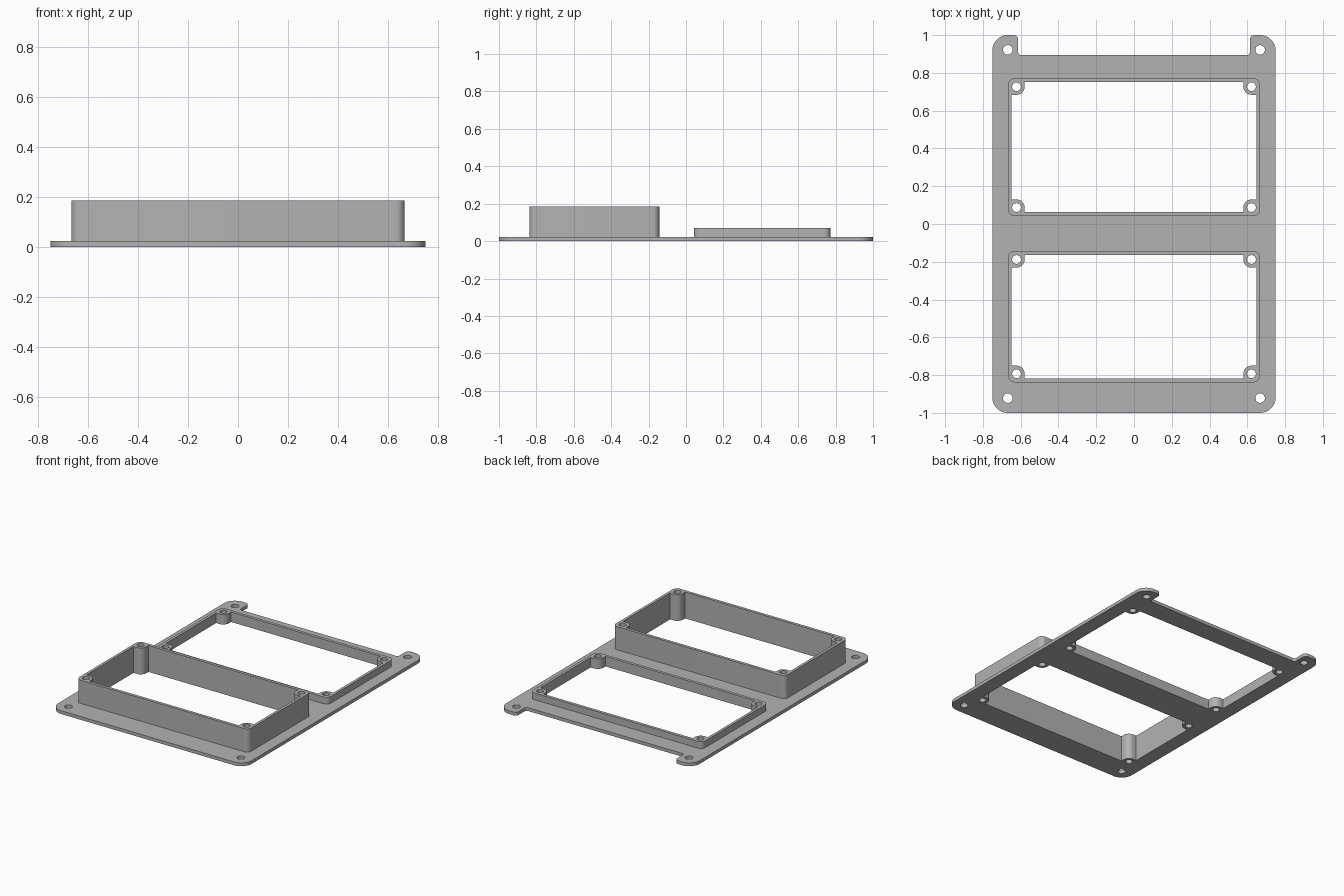
import bpy
import bmesh
from math import cos, sin, pi

cube = bpy.data.objects.get("Cube")
if cube:
    bpy.data.objects.remove(cube, do_unlink=True)

PLATE = 0.023        # plate thickness
HALF_W = 0.667       # half width of the raised frames
SCREW_R = 0.023
BOSS_R = 0.043
INSET = 0.045        # screw centre to frame edge

grey = bpy.data.materials.new("matte grey")
grey.use_nodes = True
colour = (0.45, 0.45, 0.45, 1)
grey.diffuse_color = colour
grey.node_tree.nodes["Principled BSDF"].inputs["Base Color"].default_value = colour


def arc(cx, cy, r, start, end, n=10):
    """Points on an arc, angles in quarter turns."""
    angles = [(start + (end - start) * i / n) * pi / 2 for i in range(n + 1)]
    return [(cx + r * cos(a), cy + r * sin(a)) for a in angles]


def circle(cx, cy, r):
    return arc(cx, cy, r, 0, 4, 32)[:-1]


def mirrored(half):
    """Close a right-hand half outline by mirroring it across x = 0."""
    return half + [(-x, y) for x, y in reversed(half)]


def rounded_frame(y0, y1, r):
    return mirrored(arc(HALF_W - r, y0 + r, r, -1, 0) + arc(HALF_W - r, y1 - r, r, 0, 1))


def window(y0, y1):
    """Opening whose corners step in around the screw bosses."""
    wall_x, wall_y = HALF_W - 0.019, 0.021
    sx, lo, hi = HALF_W - INSET, y0 + INSET, y1 - INSET
    return mirrored(
        [(sx - BOSS_R, y0 + wall_y)] + arc(sx, lo, BOSS_R, 2, 1) + [(wall_x, lo + BOSS_R)]
        + [(wall_x, hi - BOSS_R)] + arc(sx, hi, BOSS_R, 3, 2) + [(sx - BOSS_R, y1 - wall_y)])


def screw_holes(y0, y1):
    return [circle(s * (HALF_W - INSET), y, SCREW_R)
            for s in (-1, 1) for y in (y0 + INSET, y1 - INSET)]


def slab(name, loops, z0, z1):
    """Fill an outline with holes and extrude it upwards."""
    bm = bmesh.new()
    for loop in loops:
        verts = [bm.verts.new((x, y, z0)) for x, y in loop]
        for i, v in enumerate(verts):
            bm.edges.new((verts[i - 1], v))
    bmesh.ops.triangle_fill(bm, edges=bm.edges[:], use_beauty=True, normal=(0, 0, 1))
    result = bmesh.ops.extrude_face_region(bm, geom=bm.faces[:], use_keep_orig=True)
    top = [g for g in result["geom"] if isinstance(g, bmesh.types.BMVert)]
    bmesh.ops.translate(bm, verts=top, vec=(0, 0, z1 - z0))
    bmesh.ops.recalc_face_normals(bm, faces=bm.faces[:])
    mesh = bpy.data.meshes.new(name)
    bm.to_mesh(mesh)
    bm.free()
    mesh.materials.append(grey)
    obj = bpy.data.objects.new(name, mesh)
    bpy.context.collection.objects.link(obj)
    bpy.ops.object.select_all(action="DESELECT")
    obj.select_set(True)
    bpy.context.view_layer.objects.active = obj
    bpy.ops.object.shade_smooth_by_angle(angle=pi / 6)


# Raised frames: name, front edge, back edge, top height
frames = [("tall_front_frame", -0.838, -0.143, 0.185),
          ("low_back_frame", 0.042, 0.772, 0.07)]
plate_holes = []
for name, y0, y1, top in frames:
    holes = [window(y0, y1)] + screw_holes(y0, y1)
    slab(name, [rounded_frame(y0, y1, 0.035)] + holes, PLATE, top)
    plate_holes += holes

# Base plate with rounded corners and two mounting ears at the back
outline = mirrored(
    arc(0.668, -0.918, 0.082, -1, 0) + arc(0.668, 0.918, 0.082, 0, 1)
    + arc(0.638, 0.975, 0.025, 1, 2) + arc(0.598, 0.909, 0.015, 0, -1))
mounts = [circle(sx * 0.668, sy * 0.922, 0.025) for sx in (-1, 1) for sy in (-1, 1)]
slab("base_plate", [outline] + plate_holes + mounts, 0, PLATE)
